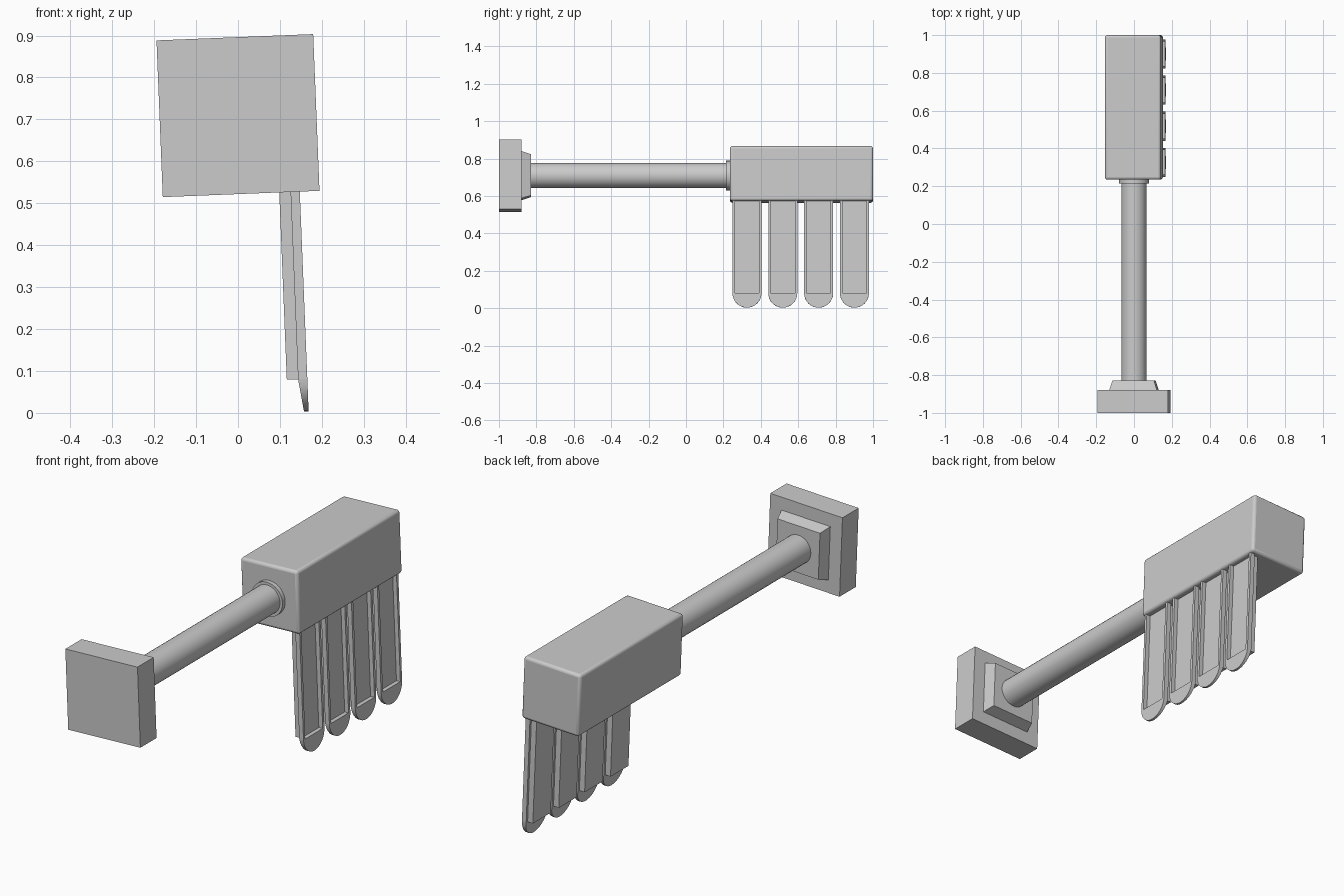
import bpy, bmesh, math
from mathutils import Matrix

old = bpy.data.objects.get("Cube")
if old:
    bpy.data.objects.remove(old, do_unlink=True)

grey = bpy.data.materials.new("plain grey")
grey.use_nodes = True
grey.diffuse_color = (0.6, 0.6, 0.6, 1)
grey.node_tree.nodes["Principled BSDF"].inputs["Base Color"].default_value = (0.6, 0.6, 0.6, 1)

# The whole model is rolled slightly about the pole axis
ROLL = Matrix.Translation((0, 0, 0.709)) @ Matrix.Rotation(math.radians(-2.3), 4, 'Y')


def finish(name, bm, smooth=False, bevel=0):
    bmesh.ops.recalc_face_normals(bm, faces=bm.faces)
    mesh = bpy.data.meshes.new(name)
    bm.to_mesh(mesh)
    bm.free()
    mesh.materials.append(grey)
    obj = bpy.data.objects.new(name, mesh)
    bpy.context.collection.objects.link(obj)
    obj.matrix_world = ROLL
    if bevel:
        mod = obj.modifiers.new("rounded edges", 'BEVEL')
        mod.width, mod.segments = bevel, 3
    if smooth:
        bpy.ops.object.select_all(action='DESELECT')
        obj.select_set(True)
        bpy.context.view_layer.objects.active = obj
        bpy.ops.object.shade_smooth_by_angle(angle=math.radians(35))
    return obj


def add_box(bm, x, y, z):
    """Box from (low, high) ranges; returns its vertices."""
    size = [r[1] - r[0] for r in (x, y, z)]
    mid = [(r[0] + r[1]) / 2 for r in (x, y, z)]
    mat = Matrix.Translation(mid) @ Matrix.Diagonal((*size, 1))
    return bmesh.ops.create_cube(bm, size=1, matrix=mat)["verts"]


def box(name, x, y, z, **options):
    bm = bmesh.new()
    add_box(bm, x, y, z)
    return finish(name, bm, **options)


def rod(name, radius, y0, y1):
    bm = bmesh.new()
    mat = Matrix.Translation((0, (y0 + y1) / 2, 0)) @ Matrix.Rotation(math.pi / 2, 4, 'X')
    bmesh.ops.create_cone(bm, cap_ends=True, segments=32, radius1=radius,
                          radius2=radius, depth=y1 - y0, matrix=mat)
    return finish(name, bm, smooth=True)


# Square end plate with a tapered flange
box("end_plate", (-0.187, 0.187), (-1, -0.88), (-0.187, 0.187))
bm = bmesh.new()
for v in add_box(bm, (-0.128, 0.128), (-0.885, -0.828), (-0.128, 0.128)):
    if v.co.y > -0.85:
        v.co.x *= 0.86
        v.co.z *= 0.86
finish("plate_flange", bm)

# Pole and collar
rod("pole", 0.067, -0.84, 0.25)
rod("collar", 0.08, 0.215, 0.25)

# Head block with rounded edges
box("head_block", (-0.148, 0.148), (0.235, 1), (-0.14, 0.153), smooth=True, bevel=0.013)

# Fingers: a slab, two rails in front of it and a round tapered tip
HALF, RAIL, TIP, TOP = 0.0775, 0.013, -0.634, -0.1
INNER, OUTER = 0.118, 0.14
for i in range(4):
    y = 0.326 + i * 0.1915
    inside = HALF - RAIL
    box(f"finger_slab_{i + 1}", (0.091, 0.12), (y - inside - 0.002, y + inside + 0.002), (TIP, TOP))
    bm = bmesh.new()
    for s in (-1, 1):
        a, b = sorted((y + s * inside, y + s * HALF))
        add_box(bm, (INNER, OUTER), (a, b), (TIP, TOP))
    finish(f"finger_rails_{i + 1}", bm)

    bm = bmesh.new()
    rings = []
    for front in (False, True):
        ring = []
        for k in range(17):
            t = math.pi * k / 16
            drop = math.sin(t)
            x = OUTER if front else INNER + 0.011 * drop
            ring.append(bm.verts.new((x, y + HALF * math.cos(t), TIP - HALF * drop)))
        bm.faces.new(ring)
        rings.append(ring)
    for k in range(17):
        n = (k + 1) % 17
        bm.faces.new((rings[0][k], rings[0][n], rings[1][n], rings[1][k]))
    finish(f"finger_tip_{i + 1}", bm, smooth=True)
